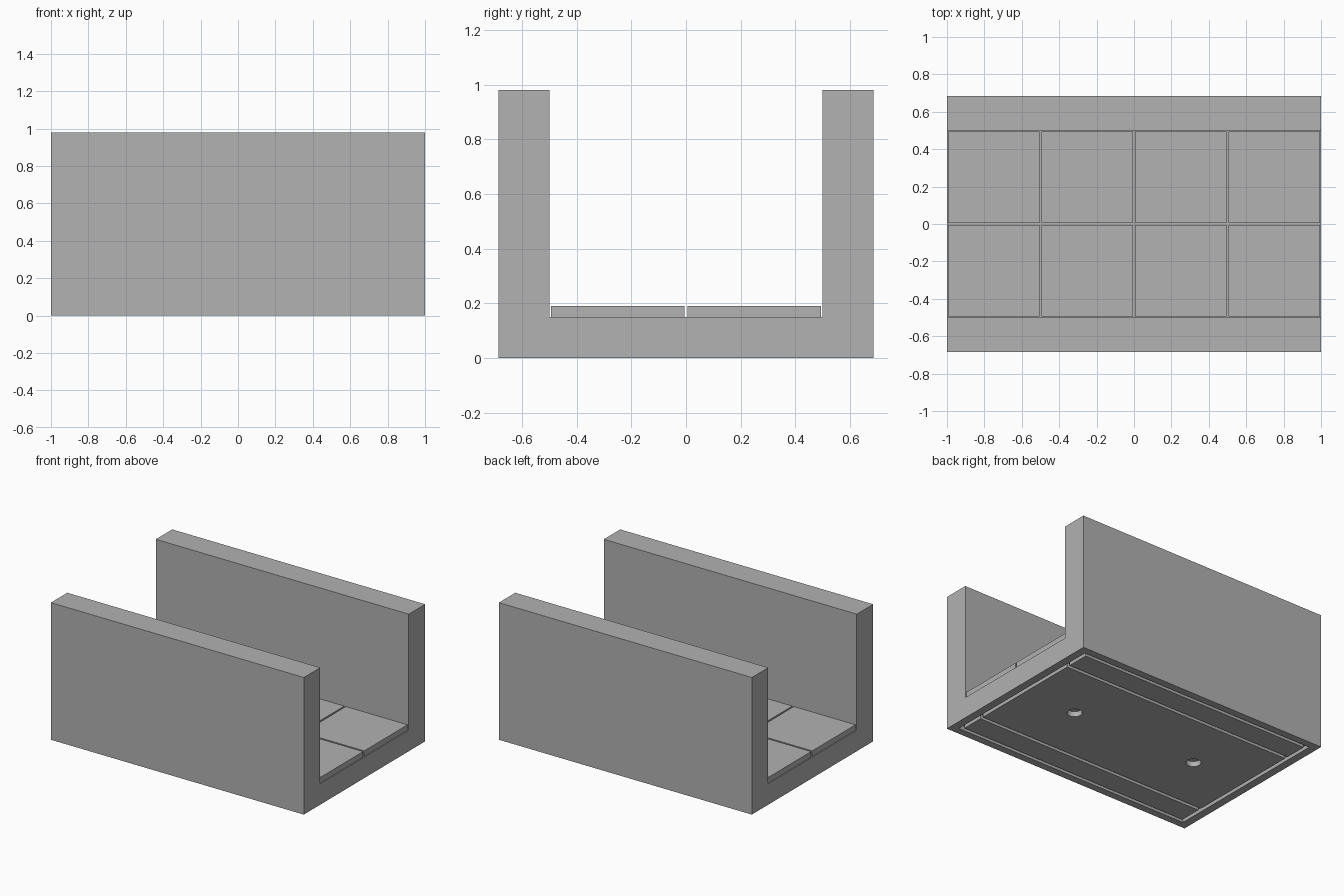
import bpy
import bmesh
from mathutils import Matrix, Vector

default = bpy.data.objects.get("Cube")
if default:
    bpy.data.objects.remove(default, do_unlink=True)

grey = bpy.data.materials.new("plain grey")
grey.use_nodes = True
colour = (0.445, 0.445, 0.445, 1)
grey.diffuse_color = colour
grey.node_tree.nodes["Principled BSDF"].inputs["Base Color"].default_value = colour


def make_object(name, bm):
    bmesh.ops.recalc_face_normals(bm, faces=bm.faces)
    mesh = bpy.data.meshes.new(name)
    bm.to_mesh(mesh)
    bm.free()
    mesh.materials.append(grey)
    obj = bpy.data.objects.new(name, mesh)
    bpy.context.collection.objects.link(obj)
    return obj


def box(name, centre, size):
    bm = bmesh.new()
    bmesh.ops.create_cube(bm, size=1, matrix=Matrix.Translation(centre) @ Matrix.Diagonal((*size, 1)))
    return make_object(name, bm)


def cylinder(name, centre, radius, depth):
    bm = bmesh.new()
    bmesh.ops.create_cone(bm, cap_ends=True, segments=32, radius1=radius, radius2=radius,
                          depth=depth, matrix=Matrix.Translation(centre))
    return make_object(name, bm)


# Channel body: a U profile swept along its length
LENGTH, HALF_Y, INNER_Y, HEIGHT, FLOOR = 2.0, 0.685, 0.5, 0.98, 0.15
half = [(HALF_Y, 0), (HALF_Y, HEIGHT), (INNER_Y, HEIGHT), (INNER_Y, FLOOR)]
profile = half + [(-y, z) for y, z in reversed(half)]
bm = bmesh.new()
end = bm.faces.new([bm.verts.new((-LENGTH / 2, y, z)) for y, z in profile])
swept = bmesh.ops.extrude_face_region(bm, geom=[end], use_keep_orig=True)
bmesh.ops.translate(bm, vec=Vector((LENGTH, 0, 0)),
                    verts=[g for g in swept["geom"] if isinstance(g, bmesh.types.BMVert)])
body = make_object("channel_body", bm)

# Underside grooves and round sockets
GROOVE, DEPTH, END_X, SIDE_Y, SEAM_Y = 0.025, 0.03, 0.93, 0.62, 0.435
cutters = []
for s in (-1, 1):
    cutters.append(box("end_groove_cutter", (s * END_X, 0, 0),
                       (GROOVE, 2 * SIDE_Y + GROOVE, 2 * DEPTH)))
    for y in (SIDE_Y, SEAM_Y):
        cutters.append(box("long_groove_cutter", (0, s * y, 0),
                           (2 * END_X + GROOVE * 0.98, GROOVE * 0.99, 2 * DEPTH)))
    cutters.append(cylinder("socket_cutter", (s * 0.5, 0, 0), 0.049, 0.075))

for cutter in cutters:
    cutter.hide_render = True
    cut = body.modifiers.new("cut", "BOOLEAN")
    cut.operation = "DIFFERENCE"
    cut.solver = "EXACT"
    cut.object = cutter

# Bake the cuts and drop the cutters
bpy.context.view_layer.update()
evaluated = body.evaluated_get(bpy.context.evaluated_depsgraph_get())
baked = bpy.data.meshes.new_from_object(evaluated)
body.modifiers.clear()
body.data = baked
body.data.materials.clear()
body.data.materials.append(grey)
for polygon in body.data.polygons:
    polygon.material_index = 0
for cutter in cutters:
    bpy.data.objects.remove(cutter, do_unlink=True)

# Floor tiles: two rows of four with narrow gaps
TILE, PITCH, THICK = 0.488, 0.5, 0.04
for row in range(2):
    for col in range(4):
        centre = ((col - 1.5) * PITCH, (row - 0.5) * PITCH, FLOOR + THICK / 2)
        box(f"floor_tile_{row + 1}_{col + 1}", centre, (TILE, TILE, THICK))
